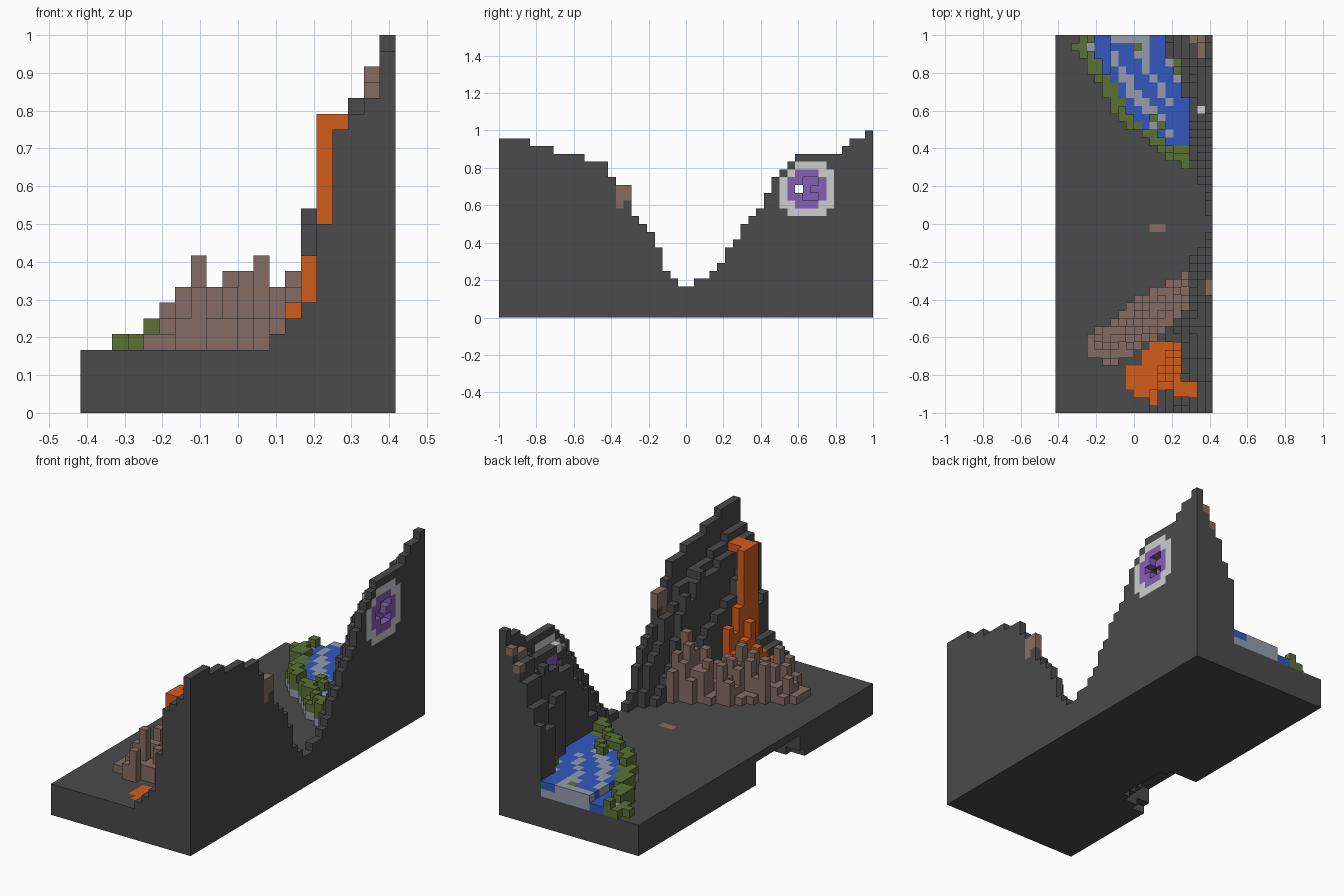
import bpy
import bmesh
import random

random.seed(4)
cube = bpy.data.objects.get("Cube")
if cube:
    bpy.data.objects.remove(cube, do_unlink=True)

NX, NY = 20, 48
U = 1 / 24
BASE = 4

COLOURS = {
    "rock": ("dark_grey", (0.069, 0.069, 0.069)),
    "brown_stones": ("brown", (0.235, 0.152, 0.127)),
    "lava_flow": ("orange", (0.65, 0.11, 0.012)),
    "lake_plants": ("moss_green", (0.105, 0.165, 0.037)),
    "lake_water": ("blue", (0.033, 0.095, 0.53)),
    "lake_stone": ("slate_grey", (0.30, 0.34, 0.41)),
    "portal_core": ("purple", (0.235, 0.115, 0.47)),
    "portal_ring": ("light_grey", (0.61, 0.61, 0.61)),
}
voxels = {}


def column(i, j, top, part, bottom=0):
    """Fill a column of blocks up to a height."""
    for z in range(bottom, top):
        voxels[i, j, z] = part


def clear(i, j, bottom=BASE):
    """Remove all blocks of a column from a height upwards."""
    for z in range(bottom, 25):
        voxels.pop((i, j, z), None)


def top_of(i, j):
    return max(z for z in range(25) if (i, j, z) in voxels) + 1


def lerp(keys, t):
    """Read a piecewise linear curve of (position, value) keys."""
    for (a, va), (b, vb) in zip(keys, keys[1:]):
        if a <= t <= b:
            return va + (vb - va) * (t - a) / (b - a)
    return keys[-1][1]


# Ground slab
for i in range(NX):
    for j in range(NY):
        column(i, j, BASE, "rock")

# Cliff ridge: run lengths of each height along the outer edge
RIDGE = [(4, 23), (3, 22), (4, 21), (3, 20), (1, 18), (2, 17), (1, 13), (1, 12),
         (1, 11), (1, 9), (1, 6), (1, 5), (2, 4), (2, 5), (1, 6), (1, 7), (1, 9),
         (1, 10), (1, 12), (1, 13), (1, 14), (1, 16), (1, 18), (1, 19), (1, 20),
         (6, 21), (1, 22), (2, 23), (1, 24)]
ridge = [h for n, h in RIDGE for _ in range(n)]
WIDTH = [(0, 8), (4, 7), (9, 6), (14, 5), (18, 3), (20, 2), (22, 1), (28, 1),
         (30, 2), (34, 3), (37, 4), (44, 5), (45, 6), (47, 6)]
FRONT = [(0, 1), (1, .84), (2, .79), (3, .74), (4, .42), (5, .16), (6, .1), (7, .05), (8, 0)]
BACK = [(0, 1), (2, .87), (4, .72), (6, .5), (8, .3)]
for j, top in enumerate(ridge):
    width = lerp(WIDTH, j)
    slope = FRONT if j < 24 else BACK
    for e in range(8):
        if e >= width:
            break
        h = BASE + (top - BASE) * lerp(slope, min(8, e * 8 / width))
        if e > 1 and 3 < j < 45:
            h += random.choice((-1, 0, 0, 1))
        column(NX - 1 - e, j, max(BASE, min(top, round(h))), "rock", BASE)

# Band of upright brown stones
LOW = [(4, 7), (7, 6), (10, 8), (13, 10), (16, 13)]
HIGH = [(4, 9), (7, 11), (10, 14), (13, 15), (16, 17)]
PEAK = [5, 7, 8, 10, 8, 9, 9, 10, 8, 9, 10, 11, 12]
for i, peak in enumerate(PEAK, 4):
    low, high = round(lerp(LOW, i)), round(lerp(HIGH, i))
    tallest = random.randint(low + 1, high - 1)
    for j in range(low, high + 1):
        top = peak if j == tallest else random.randint(max(5, peak - 4), max(5, peak - 1))
        clear(i, j)
        column(i, j, top, "brown_stones", BASE)

# Brown patches in the cliff and the ground
for j in (15, 16):
    for z in (15, 16):
        voxels[19, j, z] = "brown_stones"
voxels[19, 15, 14] = "brown_stones"
for i, j in ((18, 45), (18, 46), (18, 47), (17, 47)):
    voxels[i, j, top_of(i, j) - 1] = "brown_stones"
for i, j in ((12, 23), (13, 23)):
    voxels[i, j, 3] = "brown_stones"

# Lava pool, flush with the ground
POOL = [(12, 12), (10, 12), (9, 14), (9, 15), (9, 15), (11, 15), (11, 15), (12, 15)]
for j, (a, b) in enumerate(POOL, 1):
    for i in range(a, b + 1):
        if j > 2:
            clear(i, j)
        voxels[i, j, top_of(i, j) - 1] = "lava_flow"

# Lava fall from the cliff top
for i, j, top in ((15, 2, 19), (15, 3, 19), (15, 4, 19), (15, 5, 12), (15, 6, 9),
                  (15, 7, 10), (15, 8, 6), (14, 4, 10), (14, 5, 8), (14, 6, 6),
                  (14, 7, 7), (14, 3, 6), (13, 3, 6), (13, 4, 7), (13, 5, 5)):
    clear(i, j)
    column(i, j, top, "lava_flow", BASE)
for i in (16, 17):
    for j in (2, 3):
        clear(i, j, 19)
        column(i, j, 19, "lava_flow", 18)

# Lake mound with three winding streams and mossy banks
BANK = [(31, 16), (32, 14), (34, 12), (37, 8), (42, 5), (45, 3), (46, 2), (47, 3)]
STREAMS = [
    [(33, 15.5), (34, 14), (36, 10.8), (39, 8.5), (42, 6.5), (45, 5.5), (47, 5.5)],
    [(33, 15.5), (36, 15), (39, 12.7), (42, 10.2), (45, 8.3), (46, 8)],
    [(36, 16), (39, 15.3), (41, 14.3), (44, 12.5), (47, 12.3)],
]
for j in range(31, NY):
    left = round(lerp(BANK, j))
    right = 16 if j < 40 else 15 if j < 45 else 13
    for i in range(left, right + 1):
        near = min(abs(i - lerp(s, j)) for s in STREAMS if j >= s[0][0]) if j > 33 else 9
        if j == NY - 1 and 7 <= i <= 10:
            near = 1.5
        rise = 1 if i < 7 else 2
        if i - left < 2 or near > 1.9:
            part = "lake_plants"
            top = BASE + (1 if i < 4 else 2 if i == 4 else rise + random.choice((0, 0, 1, 1)))
        else:
            part, top = ("lake_water" if near < 1.1 else "lake_stone"), BASE + rise
        clear(i, j)
        column(i, j, top, "lake_stone", BASE)
        voxels[i, j, top - 1] = part
        if part == "lake_plants" and top > BASE + rise:
            voxels[i, j, top - 2] = part

# Round portal in the outer wall, with a recess and a hole
for j in range(36, 43):
    for z in range(13, 20):
        r = (j - 39) ** 2 + (z - 16) ** 2
        if r <= 5:
            voxels[19, j, z] = "portal_core"
        elif r <= 13 and z < ridge[j] - 1:
            voxels[19, j, z] = "portal_ring"
voxels[18, 38, top_of(18, 38) - 1] = "portal_ring"
for j, z in ((39, 15), (39, 16), (39, 17), (40, 15), (40, 17)):
    voxels.pop((19, j, z))
    voxels[18, j, z] = "portal_core"
for i in range(NX):
    voxels.pop((i, 38, 16), None)

# Hollow under the low side of the slab
for i in range(6):
    for j in range(14, 24):
        for z in range(3):
            if (i / 5) ** 2 + ((j - 19) / 5.2) ** 2 + (z / 3.3) ** 2 < 1:
                voxels.pop((i, j, z), None)


def face_corners(cell, axis, side):
    """Corners of one block face, wound outwards."""
    a, b = (axis + 1) % 3, (axis + 2) % 3
    ring = []
    for s, t in ((0, 0), (1, 0), (1, 1), (0, 1)):
        p = list(cell)
        p[axis] += side
        p[a] += s
        p[b] += t
        ring.append(tuple(p))
    return ring if side else ring[::-1]


# One mesh per part, using only exposed block faces
for part, (colour_name, rgb) in COLOURS.items():
    mat = bpy.data.materials.new(colour_name)
    mat.use_nodes = True
    mat.diffuse_color = (*rgb, 1)
    mat.node_tree.nodes["Principled BSDF"].inputs["Base Color"].default_value = (*rgb, 1)
    bm = bmesh.new()
    verts = {}
    for cell in [c for c, owner in voxels.items() if owner == part]:
        for axis in range(3):
            for side in (0, 1):
                neighbour = list(cell)
                neighbour[axis] += 2 * side - 1
                if tuple(neighbour) in voxels:
                    continue
                corners = face_corners(cell, axis, side)
                for x, y, z in corners:
                    if (x, y, z) not in verts:
                        verts[x, y, z] = bm.verts.new(((x - NX / 2) * U, (y - NY / 2) * U, z * U))
                bm.faces.new([verts[c] for c in corners])
    mesh = bpy.data.meshes.new(part)
    bm.to_mesh(mesh)
    bm.free()
    mesh.materials.append(mat)
    bpy.context.collection.objects.link(bpy.data.objects.new(part, mesh))
